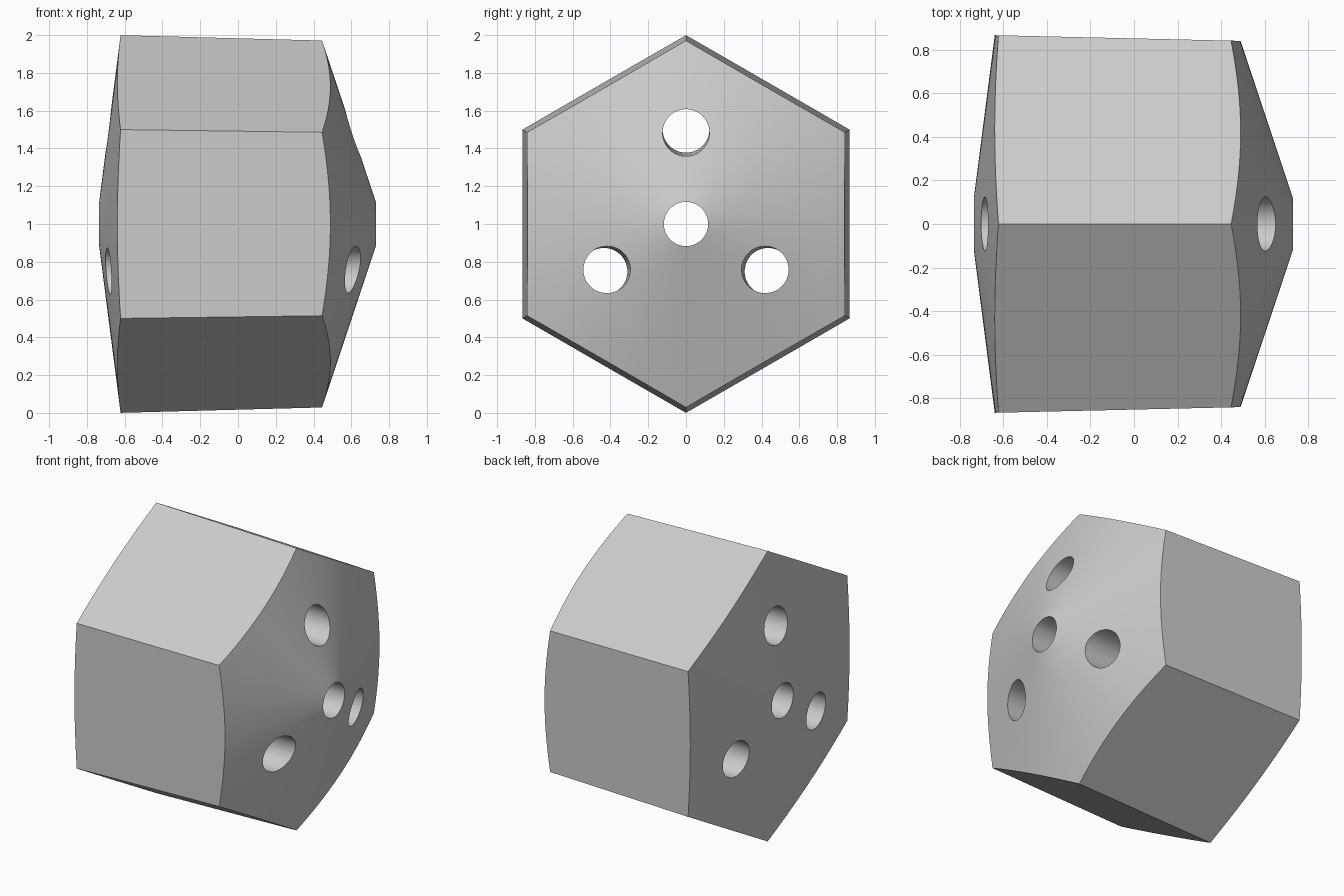
import bpy, bmesh, math
from mathutils import Vector, Matrix

if "Cube" in bpy.data.objects:
    bpy.data.objects.remove(bpy.data.objects["Cube"], do_unlink=True)

CENTRE = 1.0  # height of the body axis


def material(name, value):
    mat = bpy.data.materials.new(name)
    mat.use_nodes = True
    colour = (value, value, value, 1)
    mat.diffuse_color = colour
    mat.node_tree.nodes["Principled BSDF"].inputs["Base Color"].default_value = colour
    return mat


def frustum(name, start, end, r1, r2, sides, spin=0.0):
    """Closed frustum running from start to end, mostly along x."""
    start, end = Vector(start), Vector(end)
    axis = end - start
    bm = bmesh.new()
    bmesh.ops.create_cone(bm, cap_ends=True, segments=sides,
                          radius1=r1, radius2=r2, depth=axis.length)
    turn = axis.to_track_quat('Z', 'Y').to_matrix().to_4x4()
    place = Matrix.Translation((start + end) / 2) @ turn @ Matrix.Rotation(spin, 4, 'Z')
    bm.transform(place)
    return to_object(name, bm)


def lathe(name, profile, sides):
    """Spin (x, radius) points whose ends lie on the x axis."""
    bm = bmesh.new()
    verts = [bm.verts.new((x, 0, CENTRE + r)) for x, r in profile]
    edges = [bm.edges.new(pair) for pair in zip(verts, verts[1:])]
    bmesh.ops.spin(bm, geom=verts + edges, cent=(0, 0, CENTRE), axis=(1, 0, 0),
                   angle=math.tau, steps=sides, use_merge=True)
    bmesh.ops.remove_doubles(bm, verts=bm.verts, dist=1e-5)
    return to_object(name, bm)


def to_object(name, bm):
    bmesh.ops.recalc_face_normals(bm, faces=bm.faces)
    mesh = bpy.data.meshes.new(name)
    bm.to_mesh(mesh)
    bm.free()
    obj = bpy.data.objects.new(name, mesh)
    bpy.context.collection.objects.link(obj)
    return obj


def boolean(target, tool, operation):
    mod = target.modifiers.new(tool.name, 'BOOLEAN')
    mod.operation = operation
    mod.solver = 'EXACT'
    mod.object = tool
    bpy.context.view_layer.objects.active = target
    bpy.ops.object.modifier_apply(modifier=mod.name)
    bpy.data.objects.remove(tool, do_unlink=True)


# Tapered hexagonal body, with corners at top and bottom
body = frustum("hexagonal_bead", (-0.9, 0, CENTRE), (0.9, 0, CENTRE), 1.007, 0.959, 6)
top = max(v.co.z for v in body.data.vertices)
if top < CENTRE + 0.95:
    body.data.transform(Matrix.Translation((0, 0, CENTRE))
                        @ Matrix.Rotation(math.pi / 6, 4, 'X')
                        @ Matrix.Translation((0, 0, -CENTRE)))

# Conical ends: shallow on the left of the frame, steeper on the right
cones = lathe("conical_ends", [(-0.75, 0), (-0.596, 1.2), (0.369, 1.2), (0.769, 0)], 120)
boolean(body, cones, 'INTERSECT')

# Central bore and three slightly splayed holes around it
boolean(body, frustum("central_bore", (-1, 0, CENTRE), (1, 0, CENTRE),
                      0.117, 0.117, 64), 'DIFFERENCE')
for i in range(3):
    a = i * math.tau / 3

    def point(x, r):
        return (x, r * math.sin(a), CENTRE + r * math.cos(a))

    boolean(body, frustum("outer_hole", point(-1, 0.506), point(1, 0.478),
                          0.124, 0.124, 64), 'DIFFERENCE')

# One grey finish, smooth cones and holes with crisp edges
body.data.materials.clear()
body.data.materials.append(material("light_grey", 0.6))
for poly in body.data.polygons:
    poly.material_index = 0
bpy.ops.object.select_all(action='DESELECT')
body.select_set(True)
bpy.context.view_layer.objects.active = body
bpy.ops.object.shade_smooth_by_angle(angle=math.radians(30))
